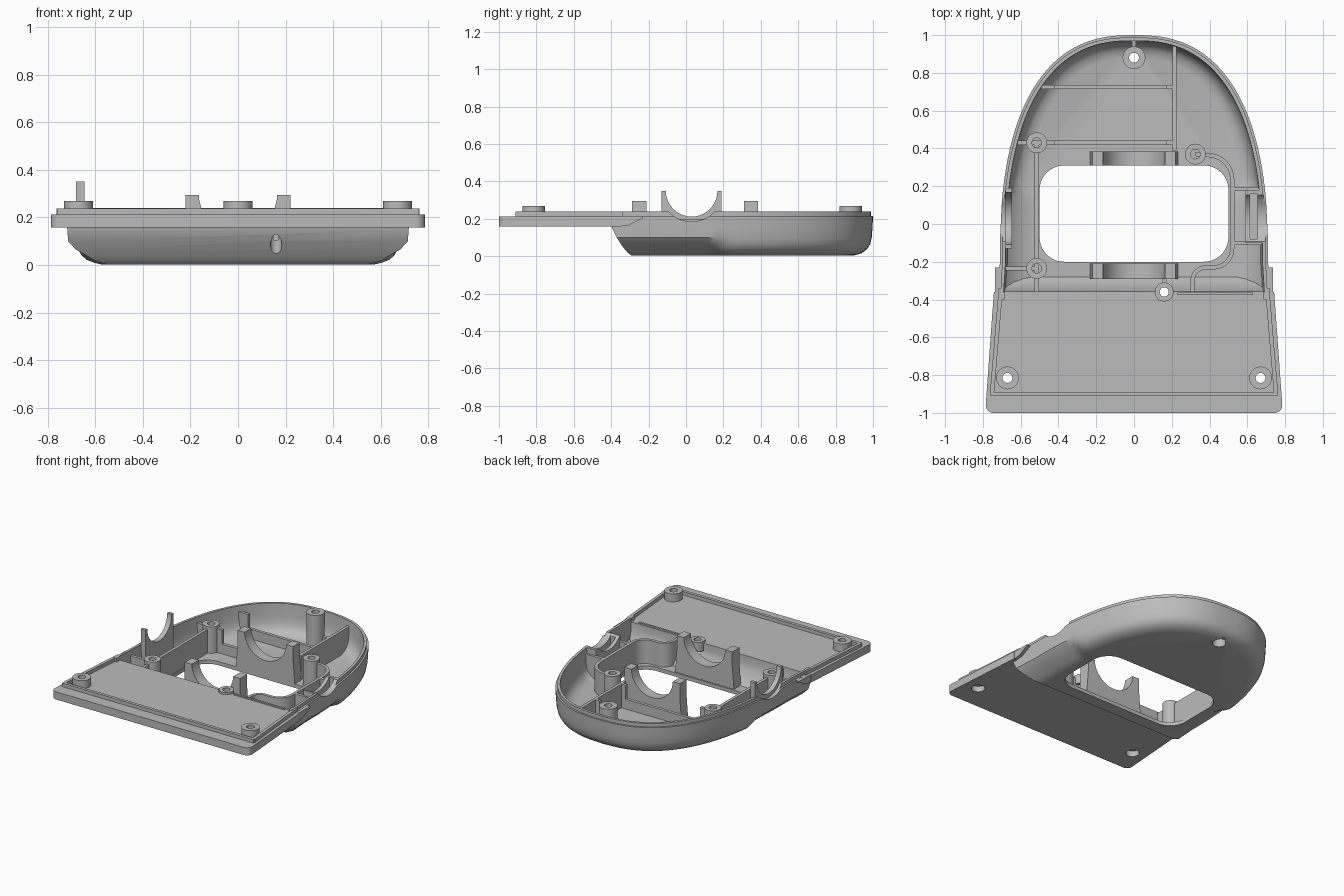
import bpy, bmesh
from math import sin, cos, pi
from mathutils import Vector

if "Cube" in bpy.data.objects:
    bpy.data.objects.remove(bpy.data.objects["Cube"])

grey = bpy.data.materials.new("plastic grey")
grey.use_nodes = True
grey.diffuse_color = (0.5, 0.5, 0.5, 1)
grey.node_tree.nodes["Principled BSDF"].inputs["Base Color"].default_value = grey.diffuse_color


def finish(name, bm):
    bmesh.ops.recalc_face_normals(bm, faces=bm.faces)
    mesh = bpy.data.meshes.new(name)
    bm.to_mesh(mesh)
    bm.free()
    mesh.materials.append(grey)
    ob = bpy.data.objects.new(name, mesh)
    bpy.context.collection.objects.link(ob)
    return ob


def loft(name, rings, closed=False):
    """Skin a stack of equal rings; cap the ends unless the stack is closed."""
    bm = bmesh.new()
    rows = [[bm.verts.new(p) for p in r] for r in rings]
    n = len(rows[0])
    pairs = list(zip(rows, rows[1:])) + ([(rows[-1], rows[0])] if closed else [])
    for a, b in pairs:
        for i in range(n):
            j = (i + 1) % n
            bm.faces.new((a[i], a[j], b[j], b[i]))
    if not closed:
        bm.faces.new(rows[0])
        bm.faces.new(rows[-1])
    return finish(name, bm)


def prism(name, pts, lo, hi, axis="z"):
    place = {"z": lambda u, v, w: (u, v, w), "x": lambda u, v, w: (w, u, v),
             "y": lambda u, v, w: (u, w, v)}[axis]
    return loft(name, [[place(u, v, w) for u, v in pts] for w in (lo, hi)])


def box(name, x, y, z):
    return prism(name, [(x[0], y[0]), (x[1], y[0]), (x[1], y[1]), (x[0], y[1])], *z)


def circle(u, v, r, n=40):
    return [(u + r * cos(2 * pi * i / n), v + r * sin(2 * pi * i / n)) for i in range(n)]


def arc(u, v, r, a, b, n=10):
    return [(u + r * cos(a + (b - a) * i / n), v + r * sin(a + (b - a) * i / n)) for i in range(n + 1)]


def rounded(x, y, r):
    pts = []
    for k, (sx, sy) in enumerate(((1, 1), (0, 1), (0, 0), (1, 0))):
        cx, cy = (x[0] + r, x[1] - r)[sx], (y[0] + r, y[1] - r)[sy]
        pts += arc(cx, cy, r, k * pi / 2, (k + 1) * pi / 2)
    return pts


def wall(name, pts, z, w=0.022):
    """Upright rib of constant width along a path."""
    pts = [Vector(p) for p in pts]
    left, right = [], []
    for i, p in enumerate(pts):
        d = (pts[min(i + 1, len(pts) - 1)] - pts[max(i - 1, 0)]).normalized()
        s = Vector((-d.y, d.x)) * w / 2
        left.append(p + s)
        right.append(p - s)
    return prism(name, left + right[::-1], *z)


def turned(name, x, y, profile):
    return loft(name, [[(u, v, h) for u, v in circle(x, y, q)] for q, h in profile], True)


def tube(name, x, y, r, hole, z):
    return turned(name, x, y, [(hole, z[0]), (r, z[0]), (r, z[1]), (hole, z[1])])


def bored_boss(name, x, y, low):
    """Screw boss with a wide bore from below."""
    return turned(name, x, y, [(0.045, low), (0.06, low), (0.06, 0.27), (0.026, 0.27),
                               (0.026, 0.2), (0.045, 0.2)])


def boolean(ob, tools, operation="DIFFERENCE"):
    for t in tools:
        m = ob.modifiers.new("boolean", "BOOLEAN")
        m.operation, m.solver, m.object = operation, "EXACT", t
    graph = bpy.context.evaluated_depsgraph_get()
    mesh = bpy.data.meshes.new_from_object(ob.evaluated_get(graph))
    ob.modifiers.clear()
    ob.data = mesh


def cut(ob, cutters):
    boolean(ob, cutters)
    for c in cutters:
        bpy.data.objects.remove(c)


# Shell: arch outline, with a finger scoop low on each side
def arch(z, inset, front):
    a, b, y0 = 0.71 - inset, 1.2 - inset, -0.2
    half = [(a + 0.01 * (1 - i / 4), front + (y0 - front) * i / 4) for i in range(4)]
    for i in range(49):
        t = pi / 2 * i / 48
        half.append((a * max(cos(t), 0) ** 0.8, y0 + b * sin(t) ** 0.8))
    half[-1] = (0, y0 + b)
    ring = []
    for x, y in half:
        k = min(max((0.23 - y) / 0.1, 0), 1)
        depth = min(max((0.085 - z) / 0.05, 0), 1)
        x -= 0.06 * k * k * (3 - 2 * k) * depth if y < 0.23 else 0
        ring.append((x, y, z))
    return ring + [(-x, y, z) for x, y, z in ring[-2::-1]]


outer = [(0.003, 0.11, -0.29), (0.01, 0.08, -0.3), (0.022, 0.052, -0.315), (0.04, 0.03, -0.33),
         (0.065, 0.015, -0.348), (0.1, 0.007, -0.37), (0.15, 0.003, -0.395), (0.215, 0, -0.4)]
inner = [(0.215, 0.012, -0.4), (0.24, 0.012, -0.4), (0.24, 0.03, -0.36), (0.15, 0.034, -0.355),
         (0.1, 0.04, -0.335), (0.065, 0.055, -0.31), (0.042, 0.08, -0.29), (0.03, 0.12, -0.28)]
shell = loft("shell", [arch(*r) for r in outer + inner])
cut(shell, [
    prism("window_cutter", rounded((-0.5, 0.5), (-0.2, 0.31), 0.13), -0.1, 0.1),
    box("front_cutter", (-0.685, 0.685), (-0.5, -0.33), (0.212, 0.4)),
    prism("notch_cutter", circle(0.03, 0.35, 0.165), -1, 1, "x"),
    prism("back_hole", circle(0, 0.88, 0.045), -0.1, 0.1),
    prism("front_hole", circle(0.16, -0.36, 0.024), -0.1, 0.4)])
envelope = loft("envelope", [arch(z + 0.01, i + 0.012, f + 0.01) for z, i, f in outer]
                + [arch(0.4, 0.012, -0.39)])

# Front plate with rounded front corners
r = 0.04
plate_pts = ([(0.742, -0.36), (-0.742, -0.36)] + arc(-0.745, -0.96, r, pi, 1.5 * pi)
             + arc(0.745, -0.96, r, 1.5 * pi, 2 * pi))
plate = prism("front_plate", plate_pts, 0.158, 0.213)
cut(plate, [prism("plate_hole", circle(x, y, q), 0, 0.5)
            for x, y, q in ((-0.67, -0.815, 0.045), (0.67, -0.815, 0.045), (0.16, -0.36, 0.024))])
wall("front_lip", [(-0.76, -0.9), (0.76, -0.9)], (0.2, 0.238))
for side, s in (("left", 1), ("right", -1)):
    wall(side + "_lip", [(s * 0.752, -0.9), (s * 0.705, -0.34)], (0.2, 0.238))
    bored_boss(side + "_plate_boss", s * 0.67, -0.815, 0.158)
    x = sorted((s * 0.695, s * 0.737))
    prism(side + "_side_wedge", [(-0.37, 0.158), (-0.31, 0.165), (-0.23, 0.205),
                                 (-0.23, 0.214), (-0.37, 0.214)], x[0], x[1], "x")

# Screw bosses
bored_boss("back_boss", 0, 0.88, 0.015)
tube("front_boss", 0.16, -0.36, 0.05, 0.024, (0.16, 0.228))
for name, x, y in (("right_back_boss", -0.515, 0.43), ("right_front_boss", -0.515, -0.235),
                   ("left_back_boss", 0.325, 0.37)):
    tube(name, x, y, 0.055, 0.025, (0.02, 0.22))
    prism(name + "_core", circle(x, y, 0.026), 0.02, 0.19)

# Shaft saddles in front of and behind the window
for name, y in (("front_saddle", (-0.29, -0.21)), ("back_saddle", (0.31, 0.385))):
    saddle = prism(name, [(-0.235, 0.012), (0.235, 0.012), (0.22, 0.2), (0.22, 0.295),
                          (-0.22, 0.295), (-0.22, 0.2)], y[0], y[1], "y")
    cut(saddle, [prism("saddle_cutter", circle(0, 0.3, 0.165), -1, 1, "y")])

# Pronged cradle on the right wall, low cradle on the left wall
cradle = box("right_cradle", (-0.68, -0.645), (-0.13, 0.19), (0.04, 0.35))
cut(cradle, [prism("cradle_cutter", circle(0.03, 0.35, 0.138), -1, 1, "x")])
seat = box("left_cradle", (0.59, 0.68), (-0.1, 0.18), (0.04, 0.24))
cut(seat, [prism("seat_cutter", circle(0.03, 0.35, 0.165), -1, 1, "x"),
           box("seat_hollow", (0.615, 0.655), (-0.08, 0.16), (0.1, 0.4))])
fitted = [cradle, seat]

# Ribs on the floor, trimmed to the shell
ribs = {
    "long_rib_back": [(0.215, 0.39), (0.215, 0.96)],
    "boss_rib": [(0, 0.93), (0, 0.98)],
    "long_rib_right": [(-0.515, -0.36), (-0.515, 0.43)],
    "short_rib_right": [(-0.7, -0.235), (-0.515, -0.235)],
    "curved_rib_back": [(0.325, 0.37)] + arc(0.39, 0.235, 0.13, pi / 2, 0) + [(0.52, -0.1)],
    "curved_rib_front": [(0.52, -0.1)] + arc(0.42, -0.13, 0.1, 0, -pi / 2, 8)
                        + arc(0.38, -0.3, 0.07, pi / 2, pi, 8) + [(0.31, -0.36)],
    "pod_rib_back": [(0.52, 0.185), (0.7, 0.185)],
    "pod_rib_front": [(0.52, -0.1), (0.7, -0.1)],
    "front_boss_rib": [(0.16, -0.31), (0.16, -0.25)],
}
for name, pts in ribs.items():
    fitted.append(wall(name, pts, (0.02, 0.2)))
for name, y, end in (("cross_rib_back", 0.725, -0.56), ("cross_rib_mid", 0.43, -0.66)):
    # Cross ribs stand tall at both ends and drop low between
    fitted.append(prism(name, [(end, 0.02), (0.21, 0.02), (0.21, 0.2), (0.17, 0.2), (0.17, 0.1),
                               (-0.42, 0.1), (-0.42, 0.2), (end, 0.2)], y - 0.011, y + 0.011, "y"))
for ob in fitted:
    boolean(ob, [envelope], "INTERSECT")
bpy.data.objects.remove(envelope)
wall("front_ridge", [(0.23, -0.37), (0.63, -0.37)], (0.2, 0.222), 0.014)

# Smooth the curved surfaces and keep the edges crisp
bpy.ops.object.select_all(action="DESELECT")
for ob in bpy.context.collection.objects:
    if ob.type == "MESH":
        ob.select_set(True)
        bpy.context.view_layer.objects.active = ob
bpy.ops.object.shade_smooth_by_angle(angle=0.6)
